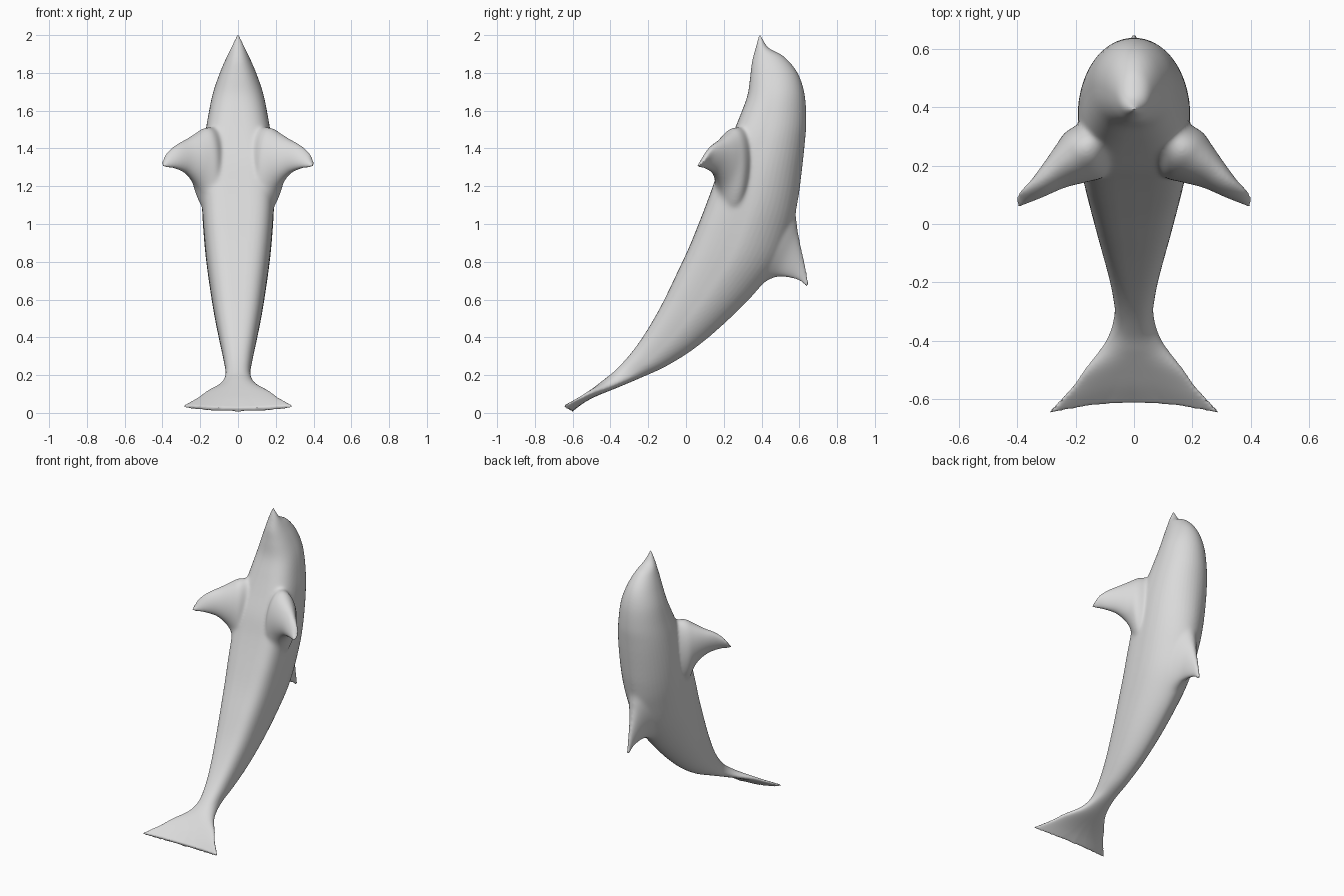
import bpy, bmesh, math
from mathutils import Vector

cube = bpy.data.objects.get("Cube")
if cube:
    bpy.data.objects.remove(cube, do_unlink=True)

grey = bpy.data.materials.new("light_grey")
grey.use_nodes = True
grey.diffuse_color = (0.7, 0.7, 0.7, 1)
grey.node_tree.nodes["Principled BSDF"].inputs["Base Color"].default_value = (0.7, 0.7, 0.7, 1)

ZERO = Vector((0, 0, 0))


def spline(a, b, c, d, t):
    """Smooth curve through b and c."""
    return 0.5 * (2 * b + (c - a) * t + (2 * a - 5 * b + 4 * c - d) * t * t
                  + (3 * b - a - 3 * c + d) * t ** 3)


def power(value, exponent):
    return math.copysign(abs(value) ** exponent, value)


def loft(bm, stations, n=48, steps=6):
    """Skin oval sections: edge, opposite edge, half width, tip sweep, roundness of each half."""
    last = len(stations) - 1
    rings = []
    for k in range(last * steps + 1):
        i = min(k // steps, last - 1)
        t = k / steps - i
        near = [stations[max(0, min(last, i + j))] for j in (-1, 0, 1, 2)]
        p, q, side, sweep, round_p, round_q = (spline(*[s[c] for s in near], t) for c in range(6))
        ring = []
        for m in range(n):
            a = 2 * math.pi * m / n
            e = round_p if math.cos(a) > 0 else round_q
            u = power(math.sin(a), e)
            ring.append(bm.verts.new((p + q) / 2 + (p - q) / 2 * power(math.cos(a), e)
                                     + side * u + sweep * u * u))
        rings.append(ring)
    for r, s in zip(rings, rings[1:]):
        for m in range(n):
            bm.faces.new((r[m], r[(m + 1) % n], s[(m + 1) % n], s[m]))
    # End caps, zipped across the thin direction
    for r in (rings[0], rings[-1]):
        for m in range(-n // 4, n // 4):
            loop = [r[j % n] for j in (m, m + 1, n // 2 - m - 1, n // 2 - m)]
            bm.faces.new(list(dict.fromkeys(loop)))


bm = bmesh.new()

# Body and tail flukes: belly y, belly z, back y, back z, half width, belly and back roundness
body = [
    (0.388, 2.004, 0.393, 2.005, 0.003, 1, 1),
    (0.368, 1.93, 0.435, 1.935, 0.036, 1, 1),
    (0.35, 1.86, 0.52, 1.885, 0.065, 0.9, 1),
    (0.34, 1.78, 0.59, 1.80, 0.10, 0.85, 1),
    (0.325, 1.68, 0.627, 1.69, 0.135, 0.8, 1),
    (0.285, 1.57, 0.637, 1.55, 0.16, 0.7, 1),
    (0.24, 1.46, 0.629, 1.43, 0.178, 0.6, 1),
    (0.185, 1.33, 0.613, 1.28, 0.19, 0.52, 1.03),
    (0.142, 1.20, 0.592, 1.12, 0.192, 0.48, 1.08),
    (0.09, 1.06, 0.563, 0.98, 0.187, 0.5, 1.15),
    (0.022, 0.89, 0.495, 0.80, 0.173, 0.54, 1.18),
    (-0.05, 0.735, 0.375, 0.645, 0.153, 0.58, 1.15),
    (-0.13, 0.57, 0.21, 0.48, 0.127, 0.62, 1.1),
    (-0.22, 0.415, 0.05, 0.345, 0.098, 0.68, 1.05),
    (-0.30, 0.305, -0.10, 0.25, 0.076, 0.75, 1),
    (-0.38, 0.22, -0.23, 0.19, 0.066, 0.8, 0.95),
    (-0.44, 0.172, -0.36, 0.135, 0.092, 0.8, 0.85),
    (-0.505, 0.12, -0.475, 0.088, 0.165, 0.65, 0.65),
    (-0.56, 0.075, -0.545, 0.05, 0.217, 0.6, 0.6),
    (-0.612, 0.027, -0.602, 0.006, 0.295, 0.5, 0.5),
]
stations = [[Vector((0, by, bz)), Vector((0, dy, dz)), Vector((w, 0, 0)), ZERO, rb, rd]
            for by, bz, dy, dz, w, rb, rd in body]
stations[-3][3] = Vector((0, -0.005, 0.008))
stations[-2][3] = Vector((0, -0.012, 0.014))
stations[-1][3] = Vector((0, -0.04, 0.018))
loft(bm, stations)

# Dorsal fin: front y, front z, rear y, rear z, half thickness
dorsal = [
    (0.48, 1.14, 0.31, 0.62, 0.125),
    (0.570, 1.08, 0.40, 0.68, 0.085),
    (0.594, 0.96, 0.475, 0.716, 0.05),
    (0.613, 0.86, 0.55, 0.715, 0.028),
    (0.632, 0.77, 0.60, 0.70, 0.015),
    (0.649, 0.68, 0.64, 0.668, 0.007),
]
loft(bm, [[Vector((0, ly, lz)), Vector((0, ty, tz)), Vector((w, 0, 0)), ZERO, 1, 1]
          for ly, lz, ty, tz, w in dorsal])

# Side flippers: x, y, upper z, lower z, half thickness
flipper = [
    (0.10, 0.30, 1.50, 1.03, 0.075),
    (0.165, 0.238, 1.515, 1.07, 0.10),
    (0.21, 0.207, 1.488, 1.19, 0.083),
    (0.27, 0.167, 1.45, 1.263, 0.055),
    (0.33, 0.12, 1.415, 1.293, 0.033),
    (0.375, 0.09, 1.375, 1.30, 0.019),
    (0.397, 0.072, 1.335, 1.306, 0.009),
]
for side in (1, -1):
    loft(bm, [[Vector((side * x, y + 0.02, hi)), Vector((side * x, y - 0.015, lo)),
               Vector((side * 0.65, 0.76, 0)) * w, ZERO, 1, 1]
              for x, y, hi, lo, w in flipper])

bmesh.ops.recalc_face_normals(bm, faces=bm.faces[:])
mesh = bpy.data.meshes.new("body_with_fins")
bm.to_mesh(mesh)
bm.free()
dolphin = bpy.data.objects.new("body_with_fins", mesh)
bpy.context.collection.objects.link(dolphin)
bpy.ops.object.select_all(action='DESELECT')
dolphin.select_set(True)
bpy.context.view_layer.objects.active = dolphin

# Fuse the fins with the body into one skin
fuse = dolphin.modifiers.new("fuse", 'REMESH')
fuse.mode = 'VOXEL'
fuse.voxel_size = 0.007
bpy.ops.object.modifier_apply(modifier=fuse.name)

# Soften the skin most strongly along the fin roots: start, end, reach
roots = [(Vector((0, 0.575, 1.05)), Vector((0, 0.42, 0.70)), 0.13)]
for side in (1, -1):
    roots.append((Vector((side * 0.17, 0.25, 1.53)), Vector((side * 0.18, 0.19, 1.12)), 0.15))
group = dolphin.vertex_groups.new(name="fin_roots")
for v in dolphin.data.vertices:
    weight = 0.04
    for start, end, reach in roots:
        axis = end - start
        t = max(0, min(1, (v.co - start).dot(axis) / axis.length_squared))
        weight = max(weight, 1 - (v.co - start - axis * t).length / reach)
    group.add([v.index], weight, 'REPLACE')
soften = dolphin.modifiers.new("soften", 'SMOOTH')
soften.factor = 0.5
soften.iterations = 90
soften.vertex_group = group.name
bpy.ops.object.modifier_apply(modifier=soften.name)

dolphin.data.materials.clear()
dolphin.data.materials.append(grey)
bpy.ops.object.shade_smooth_by_angle(angle=math.radians(50))
